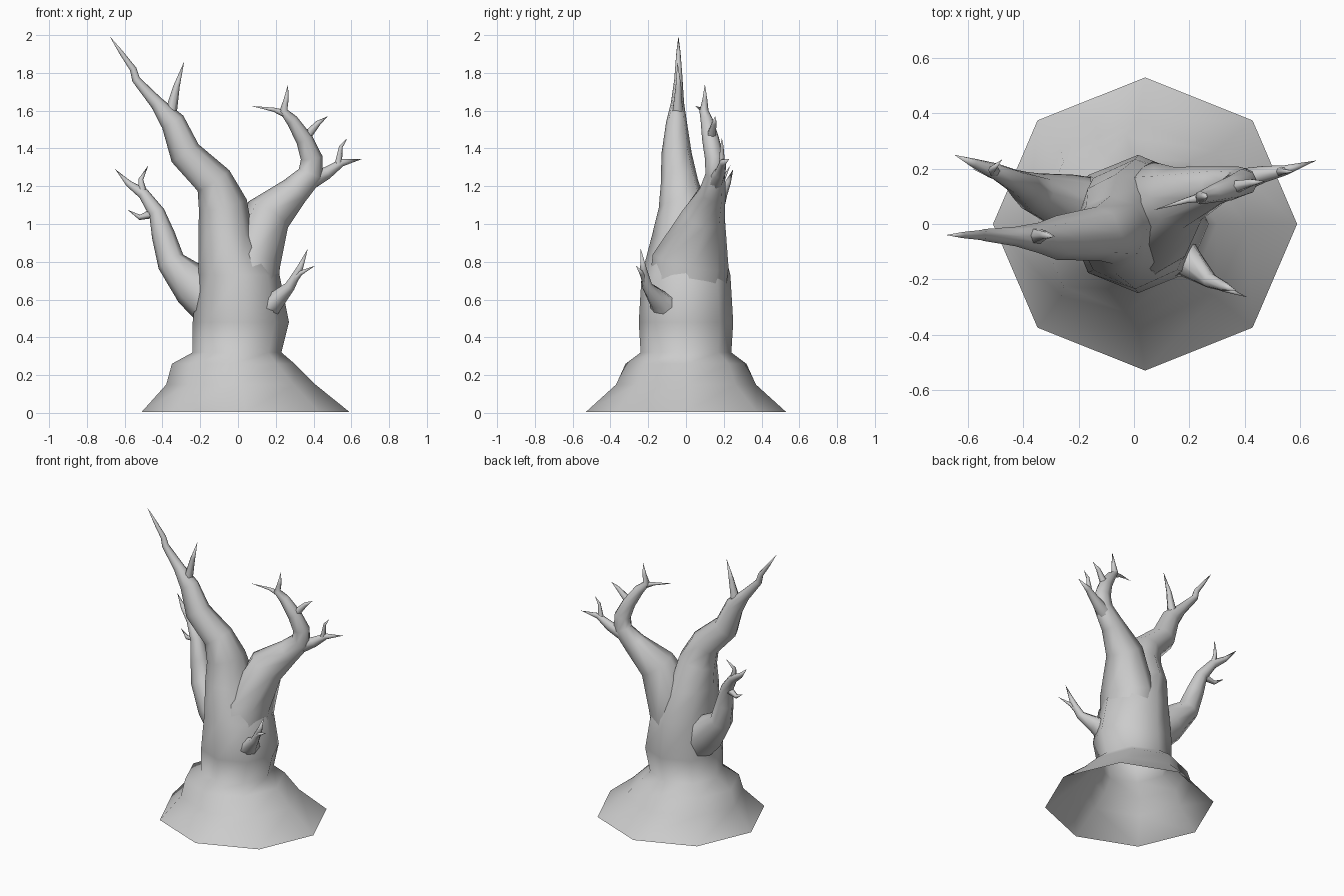
import bpy, bmesh, math
from mathutils import Vector


def limb(name, rings, sides=8, flat=0):
    """Loft rings (x, y, z, in-plane radius, depth radius) along a path; radius 0 ends in a point."""
    bm = bmesh.new()
    pts = [Vector(r[:3]) for r in rings]
    loops = []
    for i, r in enumerate(rings):
        if r[3] == 0:
            loops.append([bm.verts.new(pts[i])])
            continue
        t = Vector()
        if i > 0:
            t += (pts[i] - pts[i - 1]).normalized()
        if i < len(pts) - 1:
            t += (pts[i + 1] - pts[i]).normalized()
        t.normalize()
        if i < flat:
            t = Vector((0, 0, 1))
        u = Vector((0, 1, 0)).cross(t).normalized()
        v = t.cross(u)
        ring = []
        for k in range(sides):
            a = 2 * math.pi * k / sides
            ring.append(bm.verts.new(pts[i] + u * r[3] * math.cos(a) + v * r[4] * math.sin(a)))
        loops.append(ring)
    for a, b in zip(loops, loops[1:]):
        for k in range(sides):
            n = (k + 1) % sides
            if len(b) == 1:
                bm.faces.new((a[k], a[n], b[0]))
            else:
                bm.faces.new((a[k], a[n], b[n], b[k]))
    for f in bm.faces:
        f.smooth = True
    me = bpy.data.meshes.new(name)
    bm.to_mesh(me)
    bm.free()
    ob = bpy.data.objects.new(name, me)
    bpy.context.collection.objects.link(ob)
    return ob


def twig(name, start, mid, tip, r):
    """Short kinked twig tapering to a point."""
    limb(name, [(*start, r, r), (*mid, r * 0.5, r * 0.5), (*tip, 0, 0)], sides=6)


# Flared trunk running up into the tall left limb (open underneath)
limb("trunk", [
    (0.04, 0, 0.005, 0.55, 0.53), (0.015, 0, 0.15, 0.395, 0.37),
    (-0.025, 0, 0.26, 0.325, 0.32), (-0.005, 0, 0.32, 0.235, 0.24),
    (0.015, 0, 0.48, 0.255, 0.25), (0.005, 0, 0.73, 0.215, 0.235),
    (-0.065, 0, 0.94, 0.145, 0.18), (-0.08, -0.02, 1.1, 0.13, 0.125),
    (-0.13, -0.035, 1.23, 0.1, 0.098), (-0.28, -0.05, 1.375, 0.085, 0.08),
    (-0.345, -0.05, 1.54, 0.065, 0.055), (-0.43, -0.045, 1.64, 0.036, 0.035),
    (-0.54, -0.04, 1.765, 0.022, 0.022), (-0.555, -0.04, 1.82, 0.018, 0.018),
    (-0.62, -0.04, 1.91, 0.011, 0.011), (-0.68, -0.04, 1.995, 0, 0)], flat=7)

# Right limb, curling back inward at the top
limb("right_limb", [
    (0.06, 0, 0.62, 0.15, 0.2), (0.075, 0.025, 0.8, 0.15, 0.205),
    (0.16, 0.095, 1.05, 0.125, 0.115), (0.3, 0.14, 1.175, 0.08, 0.07),
    (0.385, 0.155, 1.265, 0.068, 0.052), (0.39, 0.15, 1.35, 0.058, 0.05),
    (0.35, 0.13, 1.45, 0.045, 0.045), (0.285, 0.11, 1.55, 0.032, 0.033),
    (0.24, 0.095, 1.6, 0.022, 0.024), (0.255, 0.1, 1.66, 0.013, 0.013),
    (0.265, 0.1, 1.74, 0, 0)])

# Lower left branch
limb("left_branch", [
    (-0.1, 0.04, 0.55, 0.13, 0.12), (-0.23, 0.07, 0.67, 0.12, 0.11),
    (-0.355, 0.11, 0.8, 0.075, 0.075), (-0.395, 0.135, 0.94, 0.062, 0.055),
    (-0.43, 0.155, 1.06, 0.043, 0.042), (-0.5, 0.19, 1.16, 0.03, 0.03),
    (-0.58, 0.22, 1.215, 0.017, 0.017), (-0.65, 0.25, 1.29, 0, 0)])

# Lower right front branch
limb("front_branch", [
    (0.12, -0.08, 0.53, 0.085, 0.11), (0.2, -0.14, 0.595, 0.05, 0.06),
    (0.275, -0.205, 0.67, 0.028, 0.028), (0.325, -0.225, 0.76, 0.018, 0.018),
    (0.37, -0.24, 0.87, 0, 0)])

# Outer fork on the right limb's elbow
limb("elbow_fork", [
    (0.38, 0.155, 1.23, 0.05, 0.045), (0.47, 0.18, 1.27, 0.033, 0.03),
    (0.55, 0.195, 1.325, 0.02, 0.018), (0.66, 0.23, 1.345, 0, 0)])

# Twigs: name, start, middle, tip, radius
for args in [
    ("left_limb_twig", (-0.36, -0.045, 1.57), (-0.325, -0.04, 1.73), (-0.285, -0.045, 1.86), 0.034),
    ("curl_tip_twig", (0.26, 0.1, 1.58), (0.19, 0.085, 1.605), (0.07, 0.05, 1.625), 0.022),
    ("curl_side_twig", (0.35, 0.13, 1.45), (0.425, 0.15, 1.535), (0.475, 0.155, 1.57), 0.028),
    ("elbow_twig", (0.53, 0.19, 1.31), (0.545, 0.19, 1.41), (0.58, 0.19, 1.455), 0.02),
    ("left_branch_upper_twig", (-0.5, 0.19, 1.15), (-0.515, 0.195, 1.235), (-0.475, 0.235, 1.31), 0.026),
    ("left_branch_lower_twig", (-0.44, 0.16, 1.06), (-0.52, 0.18, 1.035), (-0.585, 0.2, 1.075), 0.028),
    ("front_branch_twig", (0.27, -0.2, 0.67), (0.33, -0.235, 0.74), (0.41, -0.265, 0.78), 0.025),
]:
    twig(*args)
